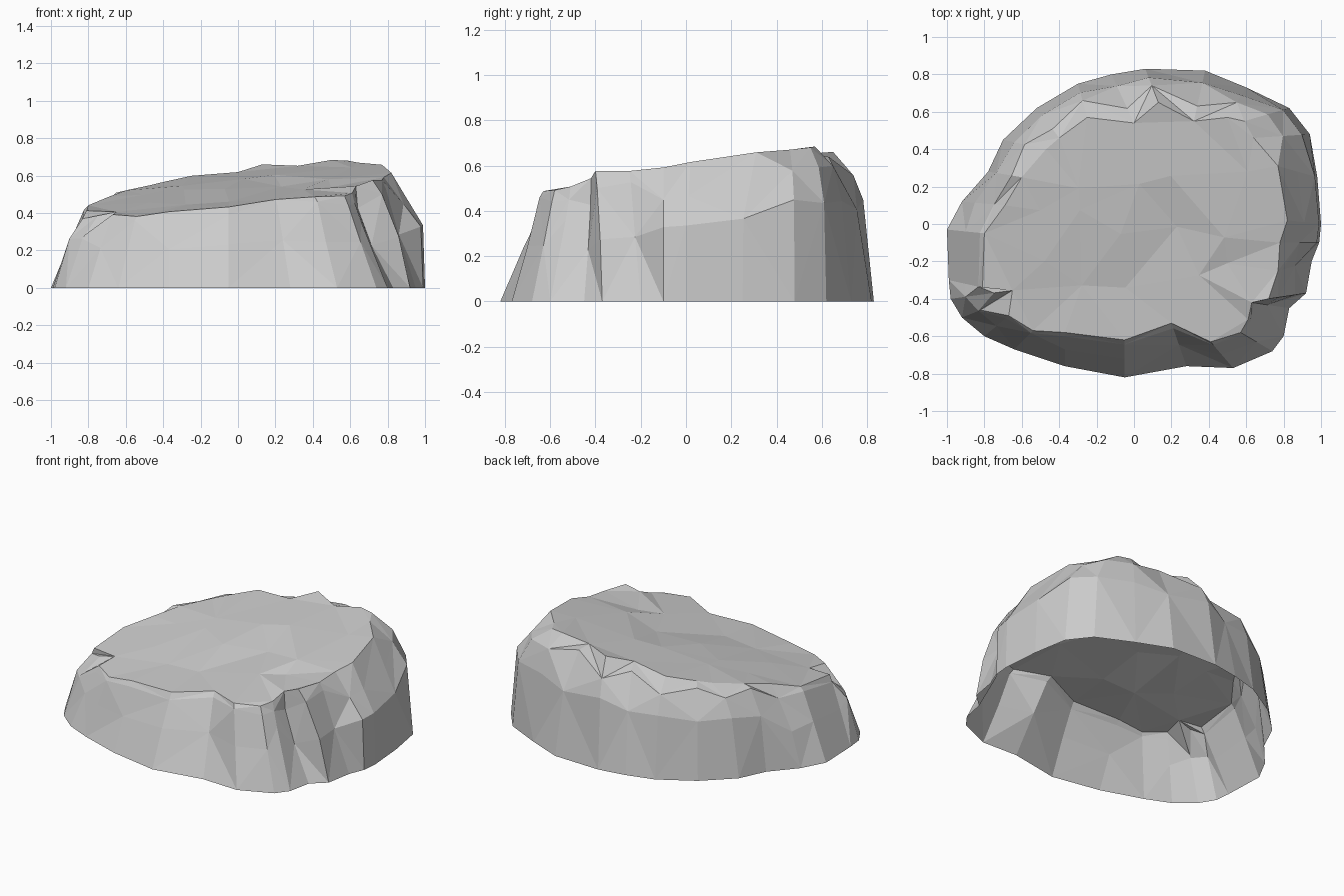
import bpy
import bmesh
import random
from mathutils import Vector, geometry

random.seed(4)

cube = bpy.data.objects.get("Cube")
if cube:
    bpy.data.objects.remove(cube, do_unlink=True)


def grey_stone():
    material = bpy.data.materials.new("grey stone")
    material.use_nodes = True
    colour = (.6, .6, .6, 1)
    material.diffuse_color = colour
    material.node_tree.nodes["Principled BSDF"].inputs["Base Color"].default_value = colour
    return material


def plateau_height(x, y):
    """Tilted top of the boulder, rising to the back right."""
    return .53 + .1 * x + .165 * y


# Wall styles: (inset, height) fractions of the two rings between foot and rim
STYLES = {
    "slope": ((.5, .52), (.88, .92)),
    "bulge": ((.3, .45), (.75, .85)),
    "steep": ((.06, .56), (.5, .78)),
    "spur": ((.75, .7), (.92, .9)),
    "valley": ((.58, .4), (.95, .8)),
    "ledge": ((.26, .66), (.5, .87)),
    "chip": ((.24, .65), (.7, .97)),
    "shoulder": ((.14, .64), (.48, .88)),
}

# Columns around the boulder: foot x, y, rim x, y, rim height offset, wall style
COLUMNS = [
    (1, 0, .82, .02, 0, "steep"),
    (.99, -.1, .78, -.1, 0, "steep"),
    (.95, -.2, .77, -.25, .01, "slope"),
    (.92, -.37, .72, -.4, .04, "bulge"),
    (.83, -.45, .63, -.42, .02, "valley"),
    (.8, -.6, .61, -.51, 0, "spur"),
    (.74, -.68, .57, -.58, 0, "slope"),
    (.53, -.77, .41, -.63, .02, "slope"),
    (.28, -.76, .2, -.53, .01, "slope"),
    (-.05, -.82, -.05, -.62, .01, "slope"),
    (-.37, -.76, -.37, -.58, .01, "slope"),
    (-.64, -.67, -.54, -.57, 0, "slope"),
    (-.8, -.6, -.67, -.49, .01, "slope"),
    (-.92, -.5, -.82, -.46, -.09, "slope"),
    (-.98, -.4, -.65, -.355, 0, "chip"),
    (-.99, -.3, -.81, -.34, .02, "slope"),
    (-1, -.03, -.8, -.05, 0, "slope"),
    (-.92, .12, -.69, .1, .01, "bulge"),
    (-.78, .28, -.6, .25, .01, "chip"),
    (-.7, .45, -.47, .4, 0, "ledge"),
    (-.52, .62, -.4, .46, 0, "chip"),
    (-.3, .75, -.25, .57, 0, "ledge"),
    (-.12, .8, 0, .54, 0, "chip"),
    (.06, .83, .13, .65, .01, "ledge"),
    (.38, .82, .32, .55, 0, "chip"),
    (.6, .73, .5, .57, .01, "ledge"),
    (.83, .62, .59, .55, 0, "shoulder"),
    (.94, .48, .64, .46, 0, "shoulder"),
    (.98, .25, .77, .31, 0, "steep"),
]


def wall_column(mesh, column):
    """Vertices of one upright strip of the wall, from foot to rim."""
    fx, fy, rx, ry, lift, style = column
    foot = Vector((fx, fy, 0))
    rim = Vector((rx, ry, plateau_height(rx, ry) + lift))
    points = [foot]
    for inset, height in STYLES[style]:
        point = foot.lerp(rim, inset)
        point.z = rim.z * (height + random.uniform(-.03, .03))
        points.append(point)
    points.append(rim)
    return [mesh.verts.new(point) for point in points]


def build_walls(mesh):
    columns = [wall_column(mesh, column) for column in COLUMNS]
    for i, near in enumerate(columns):
        far = columns[(i + 1) % len(columns)]
        for k in range(len(near) - 1):
            a, b, c, d = near[k], near[k + 1], far[k + 1], far[k]
            # Alternate the diagonals for a chipped look
            if (i + k) % 2:
                triangles = ((a, b, c), (a, c, d))
            else:
                triangles = ((a, b, d), (b, c, d))
            for triangle in triangles:
                mesh.faces.new(triangle)
    return [column[-1] for column in columns]


def build_plateau(mesh, rim):
    """Triangulate the top between the rim and a few scattered points."""
    outline = [vert.co.to_2d() for vert in rim]
    scattered = []
    step = .27
    for i in range(-3, 4):
        for j in range(-3, 4):
            jitter = Vector((random.uniform(-.08, .08), random.uniform(-.08, .08)))
            point = Vector((i * step, j * step)) + jitter
            nearest = min((point - corner).length for corner in outline)
            if nearest > .13 and (point * 1.12).length < .78:
                scattered.append(point)
    count = len(outline)
    edges = [(i, (i + 1) % count) for i in range(count)]
    result = geometry.delaunay_2d_cdt(outline + scattered, edges, [], 1, .0001)
    points, triangles, origins = result[0], result[2], result[3]
    verts = []
    for point, origin in zip(points, origins):
        if origin and origin[0] < count:
            verts.append(rim[origin[0]])
        else:
            z = plateau_height(point.x, point.y) + random.uniform(-.01, .015)
            verts.append(mesh.verts.new((point.x, point.y, z)))
    for triangle in triangles:
        mesh.faces.new([verts[i] for i in triangle])


# Boulder: a flat-shaded shell, open underneath
mesh = bmesh.new()
rim = build_walls(mesh)
build_plateau(mesh, rim)
bmesh.ops.recalc_face_normals(mesh, faces=mesh.faces)
if sum(face.normal.z for face in mesh.faces) < 0:
    bmesh.ops.reverse_faces(mesh, faces=mesh.faces)
data = bpy.data.meshes.new("boulder")
mesh.to_mesh(data)
mesh.free()
data.materials.append(grey_stone())
boulder = bpy.data.objects.new("boulder", data)
bpy.context.collection.objects.link(boulder)
